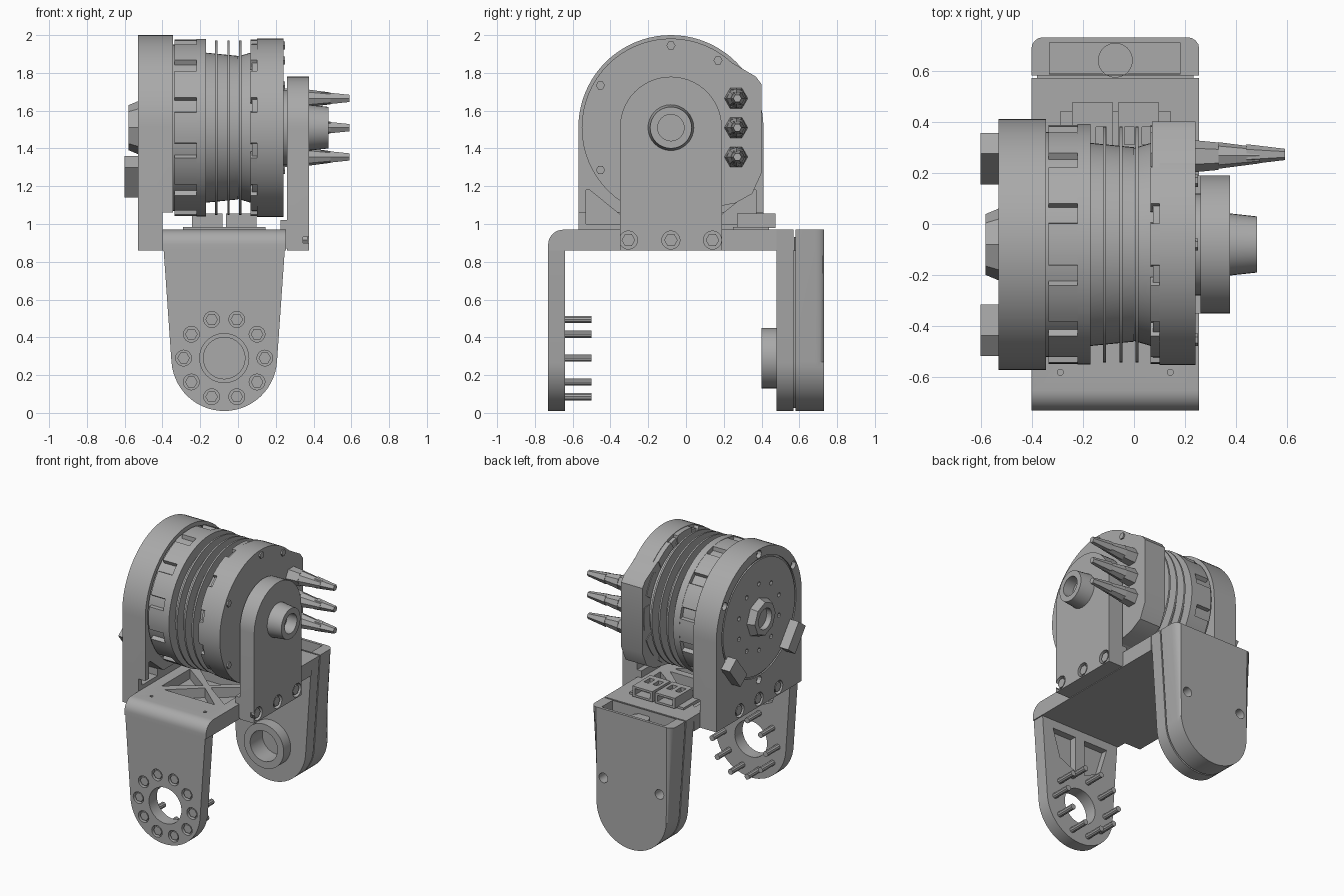
import bpy, bmesh, math
from mathutils import Vector

if "Cube" in bpy.data.objects:
    bpy.data.objects.remove(bpy.data.objects["Cube"], do_unlink=True)

grey = bpy.data.materials.new("plain_grey")
grey.use_nodes = True
grey.diffuse_color = (0.4, 0.4, 0.4, 1)
grey.node_tree.nodes["Principled BSDF"].inputs["Base Color"].default_value = (0.4, 0.4, 0.4, 1)

AX, AY, AZ = -0.08, 1.51, 0.29   # motor axis y and z, arm pivot height
PX = -0.073                      # bracket centre line in x


def arc(cx, cy, r, a0, a1, n):
    return [(cx + r * math.cos(math.radians(a0 + (a1 - a0) * i / n)),
             cy + r * math.sin(math.radians(a0 + (a1 - a0) * i / n))) for i in range(n + 1)]


def ring(cx, cy, r, n=32, turn=0):
    return arc(cx, cy, r, turn, turn + 360, n)[:-1]


def rect(x0, x1, y0, y1):
    return [(x0, y0), (x1, y0), (x1, y1), (x0, y1)]


def prism(name, axis, pts, lo, hi, end_scale=1, round_end=0):
    """Extrude a 2D profile along an axis; optionally shrink or round the far end."""
    place = {"x": lambda a, b, d: (d, a, b), "y": lambda a, b, d: (a, d, b),
             "z": lambda a, b, d: (a, b, d)}[axis]
    cx = sum(p[0] for p in pts) / len(pts)
    cy = sum(p[1] for p in pts) / len(pts)
    bm = bmesh.new()
    near = [bm.verts.new(place(a, b, lo)) for a, b in pts]
    far = [bm.verts.new(place(cx + (a - cx) * end_scale, cy + (b - cy) * end_scale, hi))
           for a, b in pts]
    bm.faces.new(near)
    cap = bm.faces.new(far)
    for i in range(len(pts)):
        j = (i + 1) % len(pts)
        bm.faces.new((near[i], near[j], far[j], far[i]))
    if round_end:
        top = max(v.co.z for v in bm.verts) - 0.001
        edges = [e for e in cap.edges if min(v.co.z for v in e.verts) < top]
        bmesh.ops.bevel(bm, geom=edges, offset=round_end, segments=4, profile=0.5,
                        affect="EDGES", clamp_overlap=True)
    bmesh.ops.recalc_face_normals(bm, faces=bm.faces)
    mesh = bpy.data.meshes.new(name)
    bm.to_mesh(mesh)
    bm.free()
    mesh.materials.append(grey)
    ob = bpy.data.objects.new(name, mesh)
    bpy.context.collection.objects.link(ob)
    return ob


def cut(target, *cutters):
    for c in cutters:
        c.hide_render = True
        mod = target.modifiers.new("cut", "BOOLEAN")
        mod.operation, mod.solver, mod.object = "DIFFERENCE", "EXACT", c
        with bpy.context.temp_override(object=target, active_object=target):
            bpy.ops.object.modifier_apply(modifier=mod.name)
        bpy.data.objects.remove(c, do_unlink=True)


def disc(name, x0, x1, r, n=64, scale=1):
    return prism(name, "x", ring(AX, AY, r, n), x0, x1, scale)


def arm_profile(top, shrink=0):
    half = 0.328 - (0.97 - top) * 0.068 - shrink
    return [(PX - half, top)] + arc(PX, AZ, 0.28 - shrink, -176, -4, 28) + [(PX + half, top)]


# Bracket top bar with rounded front edge and triangular lightening pockets
bar = prism("bracket_top", "x", [(-0.73, 0.86)] + arc(-0.65, 0.89, 0.08, 180, 90, 8)
            + [(0.48, 0.97), (0.48, 0.86)], -0.4, 0.255)
for y in (-0.25, 0.2):
    for ux, uy in ((1, 0), (-1, 0), (0, 1), (0, -1)):
        tri = [(PX + 0.26 * (0.12 * ux), y + 0.025 * uy)]
        for s in (1, -1):
            tri.append((PX + (0.25 * ux if ux else 0.2 * s), y + (0.2 * uy if uy else 0.16 * s)))
        cut(bar, prism("cutter", "z", tri, 0.9, 1.1))
for s in (1, -1):
    cut(bar, prism("cutter", "z", ring(PX + s * 0.215, -0.58, 0.012, 12), 0.92, 1.1))

# Front arm with pivot hole, screw recesses and inner pockets
arm = prism("front_arm", "y", arm_profile(0.86), -0.73, -0.64)
cut(arm, prism("cutter", "y", ring(PX, AZ, 0.13, 40), -1, -0.5))
for s in (1, -1):
    pocket = [(PX + s * 0.04, 0.54), (PX + s * 0.17, 0.6), (PX + s * 0.23, 0.8), (PX + s * 0.04, 0.8)]
    cut(arm, prism("cutter", "y", pocket, -0.69, -0.5))
for i in range(10):
    a = math.radians(36 * i)
    x, z = PX + 0.215 * math.cos(a), AZ + 0.215 * math.sin(a)
    cut(arm, prism("cutter", "y", ring(x, z, 0.042, 16), -0.8, -0.70))
    prism("front_screw_head", "y", ring(x, z, 0.033, 6), -0.722, -0.69)
    prism("front_screw_pin", "y", ring(x, z, 0.02, 10), -0.7, -0.5)

# Rear arm: inner plate, groove, rounded outer cover and pivot boss
inner = prism("rear_arm_inner", "y", arm_profile(0.97), 0.48, 0.57)
prism("rear_arm_groove", "y", arm_profile(0.86, 0.015), 0.56, 0.59)
cover = prism("rear_arm_cover", "y", arm_profile(0.97), 0.58, 0.73, round_end=0.045)
cut(cover, prism("cutter", "z", rect(-0.33, 0.18, 0.585, 0.71), 0.6, 1.2))
for s in (1, -1):
    cut(cover, prism("cutter", "y", ring(PX + s * 0.225, 0.47, 0.035, 20), 0.65, 0.9))
prism("cover_post", "z", ring(PX, 0.64, 0.068, 24), 0.55, 0.93)
boss = prism("rear_boss", "y", ring(PX, AZ, 0.16, 40), 0.4, 0.49)
for part in (inner, boss):
    cut(part, prism("cutter", "y", ring(PX, AZ, 0.11, 32), 0.3, 0.54))

# Motor housing on the right: arched shell, motor cavity, corner pockets
shell = prism("motor_housing", "x", [(-0.57, 0.86)] + arc(AX, AY, 0.49, 180, 0, 40)
              + [(0.41, 0.86)], -0.53, -0.345)
cut(shell, disc("cutter", -0.46, 0, 0.46),
    prism("cutter", "x", rect(-1, 1, 0.5, 1.06), -0.4, 0))
for s in (1, -1):
    y = lambda d: AX + s * d
    cut(shell, prism("cutter", "x", [(y(0.45), 1.0), (y(0.27), 1.0), (y(0.27), 1.05),
                                     (y(0.43), 1.18), (y(0.45), 1.18)], -0.48, 0))
groove = disc("cutter", -0.6, -0.52, 0.425)
cut(groove, disc("cutter", -0.7, -0.4, 0.412))
cut(shell, groove)
for i in range(10):
    a = math.radians(36 * i + 18)
    cut(shell, prism("cutter", "x", ring(AX + 0.24 * math.cos(a), AY + 0.24 * math.sin(a),
                                         0.016, 10), -0.6, -0.5))
for i in range(6):
    a = math.radians(60 * i + 30)
    cut(shell, prism("cutter", "x", ring(AX + 0.455 * math.cos(a), AY + 0.455 * math.sin(a),
                                         0.028, 12), -0.6, -0.5))
hub = disc("housing_hub", -0.53, -0.58, 0.14, 8, 0.85)
cut(hub, disc("cutter", -0.7, -0.54, 0.075, 24))

# Tangential stop blocks on the outer housing face
for s in (1, -1):
    cy, cz = AX + s * 0.335, AY - 0.26
    u = Vector((s * 0.61, 0.79))
    v = Vector((-u.y, u.x))
    c = Vector((cy, cz))
    pts = [tuple(c + u * a + v * b) for a, b in ((-0.1, -0.05), (0.1, -0.05), (0.1, 0.05), (-0.1, 0.05))]
    prism("stop_block", "x", pts, -0.6, -0.52)

# Motor: cores, thin fins and castellated end bells
disc("motor_core", -0.47, -0.2, 0.44)
disc("motor_waist", -0.2, 0.0, 0.4, scale=0.95)
disc("motor_waist_flare", 0.11, -0.0, 0.41, scale=0.92)
disc("inner_band", -0.22, -0.17, 0.47)
disc("outer_band", 0.1, 0.24, 0.472)
for x in (-0.115, -0.05, 0.012):
    disc("cooling_fin", x - 0.006, x + 0.006, 0.462)
disc("outer_core", 0.075, 0.11, 0.45)
disc("bearing_collar", 0.23, 0.27, 0.2, 40)
for i in range(12):
    a = 30 * i
    tab = arc(AX, AY, 0.468, a - 10, a + 10, 5) + arc(AX, AY, 0.41, a + 12, a - 12, 5)
    prism("inner_tab", "x", tab, -0.335, -0.21)
    prism("outer_tab", "x", tab, 0.065, 0.11)
for a in (90, 149, 211, 55):
    a = math.radians(a)
    prism("bell_screw", "x", ring(AX + 0.435 * math.cos(a), AY + 0.435 * math.sin(a), 0.024, 6),
          0.23, 0.25)

# Terminal block and three tapered terminals
prism("terminal_block", "x", [(0.1, 1.93), (0.2, 1.88), (0.37, 1.78), (0.4, 1.74), (0.4, 1.27),
                              (0.35, 1.16), (0.26, 1.11), (0.1, 1.08)], 0.07, 0.24)
for z in (1.665, 1.51, 1.355):
    prism("terminal_nut", "x", ring(0.265, z, 0.063, 6), 0.23, 0.33, 0.85)
    prism("terminal_sleeve", "x", ring(0.268, z, 0.052, 8), 0.33, 0.49, 0.6)
    prism("terminal_tip", "x", ring(0.272, z, 0.04, 6), 0.44, 0.59, 0.55)

# Output support plate on the left with shaft boss and foot
plate = prism("support_plate", "x", [(-0.35, 0.86)] + arc(AX, AY, 0.27, 180, 0, 28)
              + [(0.19, 0.86)], 0.26, 0.375)
prism("support_foot", "x", rect(-0.35, 0.19, 0.87, 1.02), 0.225, 0.27)
shaft = disc("shaft_boss", 0.37, 0.48, 0.122, 32, 0.9)
cut(shaft, disc("cutter", 0.4, 0.6, 0.07, 24))

# Mounting screws through both side plates
for y in (-0.305, AX, 0.14):
    cut(plate, prism("cutter", "x", ring(y, 0.915, 0.048, 20), 0.345, 0.5))
    cut(shell, prism("cutter", "x", ring(y, 0.915, 0.048, 20), -0.6, -0.5))
    prism("left_mount_screw", "x", ring(y, 0.915, 0.036, 6), 0.33, 0.368)
    prism("right_mount_screw", "x", ring(y, 0.915, 0.036, 6), -0.525, -0.49)

# Twin connector sockets on the bracket top
prism("connector_base", "z", rect(-0.29, 0.145, 0.25, 0.44), 0.96, 0.985)
for s in (1, -1):
    x = PX + s * 0.09
    socket = prism("connector_socket", "z", rect(x - 0.08, x + 0.08, 0.27, 0.475), 0.98, 1.055)
    cut(socket, prism("cutter", "y", rect(x - 0.06, x + 0.06, 0.995, 1.04), 0.4, 0.6))
    for t in (1, -1):
        cut(socket, prism("cutter", "z", rect(x + t * 0.035 - 0.02, x + t * 0.035 + 0.02, 0.31, 0.38),
                          1.03, 1.1))

# Smooth curved walls, keep hard edges
bpy.ops.object.select_all(action="DESELECT")
for ob in bpy.context.scene.objects:
    if ob.type == "MESH" and not ob.hide_render:
        ob.select_set(True)
        bpy.context.view_layer.objects.active = ob
bpy.ops.object.shade_smooth_by_angle(angle=math.radians(30))
